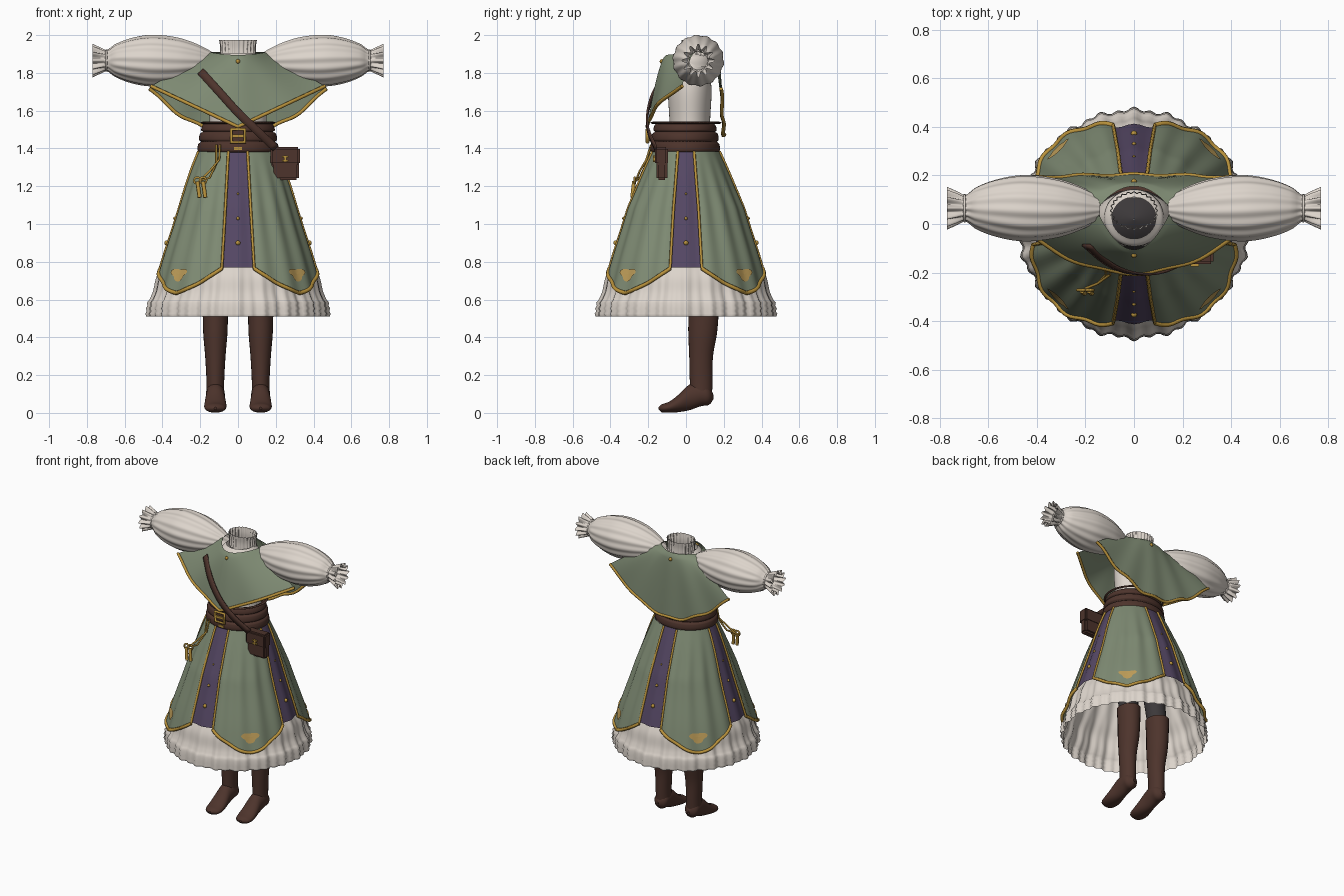
import bpy, bmesh, math
from math import sin, cos, pi, tau
from mathutils import Vector

if "Cube" in bpy.data.objects:
    bpy.data.objects.remove(bpy.data.objects["Cube"])


def material(name, rgb):
    m = bpy.data.materials.new(name)
    m.use_nodes = True
    m.diffuse_color = (*rgb, 1)
    b = m.node_tree.nodes["Principled BSDF"]
    b.inputs["Base Color"].default_value = (*rgb, 1)
    b.inputs["Roughness"].default_value = 0.8
    return m


GREEN = material("sage green", (.21, .257, .172))
PURPLE = material("dusty purple", (.09, .063, .127))
WHITE = material("linen white", (.72, .66, .6))
GOLD = material("old gold", (.49, .29, .045))
BROWN = material("dark leather", (.075, .034, .025))
GREY = material("stocking grey", (.045, .04, .042))
TAN = material("pale gold", (.52, .34, .1))


def finish(name, bm, mat, smooth=True):
    bmesh.ops.recalc_face_normals(bm, faces=bm.faces)
    me = bpy.data.meshes.new(name)
    bm.to_mesh(me)
    bm.free()
    me.materials.append(mat)
    if smooth:
        me.shade_smooth()
    ob = bpy.data.objects.new(name, me)
    bpy.context.collection.objects.link(ob)
    return ob


def grid(name, f, nu, nv, mat, closed=False):
    """Surface f(u, v); u wraps round when closed."""
    bm = bmesh.new()
    cols = nu if closed else nu + 1
    rows = [[bm.verts.new(f(i / nu, j / nv)) for i in range(cols)] for j in range(nv + 1)]
    for a, b in zip(rows, rows[1:]):
        for i in range(nu):
            k = (i + 1) % cols
            bm.faces.new((a[i], a[k], b[k], b[i]))
    return finish(name, bm, mat)


def table(rows, t):
    """Smooth lookup through rows of (key, value, ...)."""
    rows = sorted(rows)
    t = min(max(t, rows[0][0]), rows[-1][0])
    i = max(k for k in range(len(rows) - 1) if rows[k][0] <= t)
    p, a, b, q = rows[max(i - 1, 0)], rows[i], rows[i + 1], rows[min(i + 2, len(rows) - 1)]
    h = b[0] - a[0]
    s = (t - a[0]) / h
    out = []
    for c in range(1, len(a)):
        m0 = (b[c] - p[c]) / (b[0] - p[0]) * h
        m1 = (q[c] - a[c]) / (q[0] - a[0]) * h
        out.append((2*s**3 - 3*s*s + 1)*a[c] + (s**3 - 2*s*s + s)*m0
                   + (3*s*s - 2*s**3)*b[c] + (s**3 - s*s)*m1)
    return out


def tube(name, pts, radius, mat, cyclic=False):
    cu = bpy.data.curves.new(name, "CURVE")
    cu.dimensions = "3D"
    cu.bevel_depth = radius
    cu.bevel_resolution = 1
    cu.use_fill_caps = True
    sp = cu.splines.new("POLY")
    sp.points.add(len(pts) - 1)
    for p, co in zip(sp.points, pts):
        p.co = (*co, 1)
    sp.use_cyclic_u = cyclic
    ob = bpy.data.objects.new(name, cu)
    bpy.context.collection.objects.link(ob)
    cu.materials.append(mat)
    bpy.ops.object.select_all(action="DESELECT")
    ob.select_set(True)
    bpy.context.view_layer.objects.active = ob
    bpy.ops.object.convert(target="MESH")


def box(name, centre, size, mat, bevel=0):
    bm = bmesh.new()
    bmesh.ops.create_cube(bm, size=1)
    for v in bm.verts:
        v.co = Vector(centre) + v.co * Vector(size)
    if bevel:
        bmesh.ops.bevel(bm, geom=bm.edges[:], offset=bevel, segments=2, affect="EDGES")
    finish(name, bm, mat, False)


def ball(name, centre, r, mat):
    bm = bmesh.new()
    bmesh.ops.create_uvsphere(bm, u_segments=8, v_segments=6, radius=r)
    bmesh.ops.translate(bm, verts=bm.verts, vec=centre)
    finish(name, bm, mat)


# --- Skirts: four green panels over purple strips over a white petticoat
OVER = [(1.385, .212), (1.3, .247), (1.2, .283), (1.0, .348), (.8, .415), (.64, .46)]
UNDER = [(1.385, .18), (1.2, .25), (1.0, .32), (.8, .388), (.72, .425), (.64, .441),
         (.58, .464), (.51, .47)]


def on_skirt(a, z, off=0, prof=OVER):
    t = min(1, (1.385 - z) / .3)
    r = table(prof, z)[0] * (1 - .012 * t * cos(4 * a)) + .006 * t * cos(20 * a) + off
    return Vector((r * cos(a), r * sin(a) * (.85 + .135 * t), z))


def petticoat(u, v):
    a, z = tau * u, 1.385 - .875 * v
    flare = max(0, (v - .6) / .4)
    step = .007 * (sin((z - .51) * 180) > 0) if z < .59 else 0
    return on_skirt(a, z, .007 * flare * cos(44 * a) + .008 * flare * cos(4 * a) + step, UNDER)


grid("petticoat", petticoat, 220, 60, WHITE, True)


def gap(z):
    """Half angle of the opening between two panels."""
    t = (1.385 - z) / .615
    return math.asin((.05 + .036 * t) / table(OVER, z)[0])


def panel_point(base, u, v, off=0):
    low = .765 - .13 * (1 - abs(2 * u - 1) ** 1.4)
    z = 1.385 - v * (1.385 - low)
    g = gap(max(z, .76))
    return on_skirt(base + g + u * (pi / 2 - 2 * g), z, off)


for k in range(4):
    base = k * pi / 2
    grid(f"skirt_panel_{k}", lambda u, v: panel_point(base, u, v), 32, 28, GREEN)
    for u in (0, 1):
        tube("skirt_side_trim", [panel_point(base, u, i / 20, .003) for i in range(21)], .0075, GOLD)
    tube("skirt_hem_trim", [panel_point(base, i / 30, 1, .002) for i in range(31)], .011, GOLD)
    grid(f"purple_strip_{k}",
         lambda u, v: on_skirt(base + (u - .5) * 2.3 * gap(1.385 - .615 * v),
                               1.385 - .615 * v, -.006), 8, 20, PURPLE)

    # leaf emblem near each panel point
    def emblem(u, v):
        q = v * (.8 + .2 * cos(3 * (tau * u + pi / 2)))
        return on_skirt(base + pi / 4 + .15 * q * cos(tau * u), .735 + .04 * q * sin(tau * u), .006)
    grid(f"emblem_{k}", emblem, 24, 4, TAN, True)
    for z, s in ((1.16, .006), (1.03, .009), (.9, .013)):
        ball("skirt_stud", on_skirt(base, z, -.006), s, GOLD)


# --- Blouse, collar and sleeves
def lathe(name, prof, mat, cy=0, ysc=1, n=48, steps=30, amp=0, freq=0):
    lo, hi = min(prof)[0], max(prof)[0]

    def f(u, v):
        z = lo + (hi - lo) * v
        r = table(prof, z)[0] + amp * cos(freq * tau * u)
        return (r * cos(tau * u), cy + r * ysc * sin(tau * u), z)
    return grid(name, f, n, steps, mat, True)


lathe("blouse", [(1.4, .15), (1.55, .15), (1.7, .16), (1.78, .15), (1.86, .12)], WHITE, .02, .72)
lathe("collar_base", [(1.83, .125), (1.88, .118), (1.905, .09)], WHITE, .025, .95)
lathe("collar", [(1.88, .094), (1.93, .09), (1.975, .096)], WHITE, .055, .8, 144, 12, .004, 24)

SLEEVE = [(.14, .048, 0), (.22, .088, 0), (.32, .12, 0), (.45, .134, 0), (.56, .118, 0),
          (.65, .085, 0), (.695, .052, .05), (.72, .06, .1), (.77, .074, .2)]
for name, side in (("left", 1), ("right", -1)):
    def sleeve(u, v):
        x = .14 + .63 * v
        r, frill = table(SLEEVE, x)
        a = tau * u
        r *= 1 + .025 * cos(14 * a + 4 * x) * (x < .7) + frill * cos(12 * a)
        return (side * x, .065 + r * cos(a), 1.865 + r * sin(a))
    grid(name + "_sleeve", sleeve, 112, 44, WHITE, True)
    tube(name + "_cuff_cord", [(side * .697, .065 + .053 * cos(i * tau / 20), 1.865 + .053 * sin(i * tau / 20))
                               for i in range(20)], .006, WHITE, True)


# --- Capelet: front and back sheets, open below the arms
def cape_front(u, v):
    s = 2 * u - 1
    top, hem = -.105 + .155 * s * s, -.2 + .18 * s * s
    return Vector((s * (.15 + .31 * v), top + (hem - top) * v ** .6 - .005 * v * cos(11 * s),
                   (1.91 - .015 * (1 - s * s)) * (1 - v) + (1.515 + .215 * abs(s)) * v))


def cape_back(u, v):
    s = 2 * u - 1
    top, hem = .155 - .09 * s * s, .2 - .015 * s * s
    return Vector((s * (.15 + .32 * v ** .85), top + (hem - top) * v ** .35 + .004 * v * cos(14 * s),
                   1.91 * (1 - v) + (1.465 + .25 * abs(s) ** 1.8 + .008 * cos(14 * s)) * v))


for name, f in (("front", cape_front), ("back", cape_back)):
    grid("cape_" + name, f, 40, 24, GREEN)
    tube(f"cape_{name}_trim", [f(i / 40, 1) for i in range(41)], .01, GOLD)
    ball(f"cape_{name}_clasp", f(.5, .09), .012, GOLD)

# --- Wrapped belt with buckle
lathe("belt", [(1.375, .19), (1.385, .212), (1.425, .21), (1.435, .196), (1.445, .207), (1.48, .2),
               (1.488, .185), (1.496, .195), (1.525, .186), (1.535, .17)], BROWN, -.005, .86, 56, 40)
lathe("belt_top_cord", [(1.53, .186), (1.536, .2), (1.542, .186)], BROWN, 0, .95, 48, 4)


def frame(name, x, y, z, w, h, r):
    tube(name, [(x + w * i, y, z + h * j) for i, j in ((-1, -1), (1, -1), (1, 1), (-1, 1))], r, GOLD, True)


frame("buckle", 0, -.204, 1.467, .036, .034, .01)
box("buckle_prong", (0, -.206, 1.467), (.06, .01, .016), GOLD)
box("buckle_plate", (0, -.192, 1.467), (.06, .01, .055), BROWN)
box("belt_tip", (0, -.188, 1.4), (.04, .01, .014), GOLD)

# --- Cross strap and pouch
STRAP = [(-.2, -.09, 1.81), (-.1, -.172, 1.7), (0, -.208, 1.59), (.1, -.205, 1.495), (.2, -.165, 1.4)]


def strap(u, v):
    x = -.2 + .4 * v
    y, z = table(STRAP, x)
    return (x + .03 * (u - .5), y, z + .03 * (u - .5))


ob = grid("cross_strap", strap, 2, 24, BROWN)
ob.modifiers.new("thickness", "SOLIDIFY").thickness = .01
box("pouch", (.25, -.128, 1.315), (.146, .058, .165), BROWN, .012)
box("pouch_flap", (.25, -.13, 1.36), (.154, .07, .095), BROWN, .01)
for z, w in ((1.355, .036), (1.335, .036), (1.345, .014)):
    box("pouch_clasp", (.25, -.168, z), (w, .012, .008 if w > .02 else .036), GOLD)

# --- Chains and keys hanging from the belt
for i in range(2):
    tube("key_chain", [(-.095 - .02 * i, -.185, 1.42), (-.1 - .015 * i, -.21, 1.34 - .02 * i),
                       (-.15, -.245, 1.28 - .035 * i), (-.2, -.265, 1.23)], .006, GOLD)
    x = -.215 + .03 * i
    tube("key_shaft", [(x, -.275, 1.225), (x + .012, -.285, 1.14)], .011, GOLD)
    tube("key_ring", [(x + .018 * cos(j * tau / 10), -.272, 1.23 + .018 * sin(j * tau / 10))
                      for j in range(10)], .006, GOLD, True)

# --- Legs: tights, boots and feet
BOOT = [(.08, .047, .058, .08), (.17, .047, .06, .08), (.3, .054, .063, .08), (.42, .064, .076, .088),
        (.52, .067, .08, .092), (.64, .072, .084, .09)]
FOOT = [(-.145, .006, .006, .024), (-.132, .042, .02, .024), (-.09, .058, .029, .03),
        (-.04, .057, .046, .05), (.02, .05, .068, .083), (.08, .05, .062, .098),
        (.125, .042, .046, .09), (.145, .006, .012, .085)]
for name, side in (("left", 1), ("right", -1)):
    def boot(u, v):
        z = .08 + .56 * v
        rx, ry, cy = table(BOOT, z)
        return (side * .12 + rx * cos(tau * u), cy + ry * sin(tau * u), z)

    def foot(u, v):
        y = -.145 + .29 * v
        rx, rz, cz = table(FOOT, y)
        return (side * .12 + rx * cos(tau * u), y, max(0, cz + rz * sin(tau * u)))

    def stocking(u, v):
        r = .062 + .02 * v
        return (side * (.12 - .02 * v) + r * cos(tau * u), .09 - .05 * v + r * sin(tau * u), .6 + .5 * v)
    grid(name + "_boot", boot, 24, 20, BROWN, True)
    grid(name + "_foot", foot, 24, 20, BROWN, True)
    grid(name + "_stocking", stocking, 20, 6, GREY, True)
lathe("tights_waist", [(1.05, .165), (1.15, .18), (1.3, .14), (1.36, .12), (1.38, .002)], GREY, .02, .75, 32, 14)
